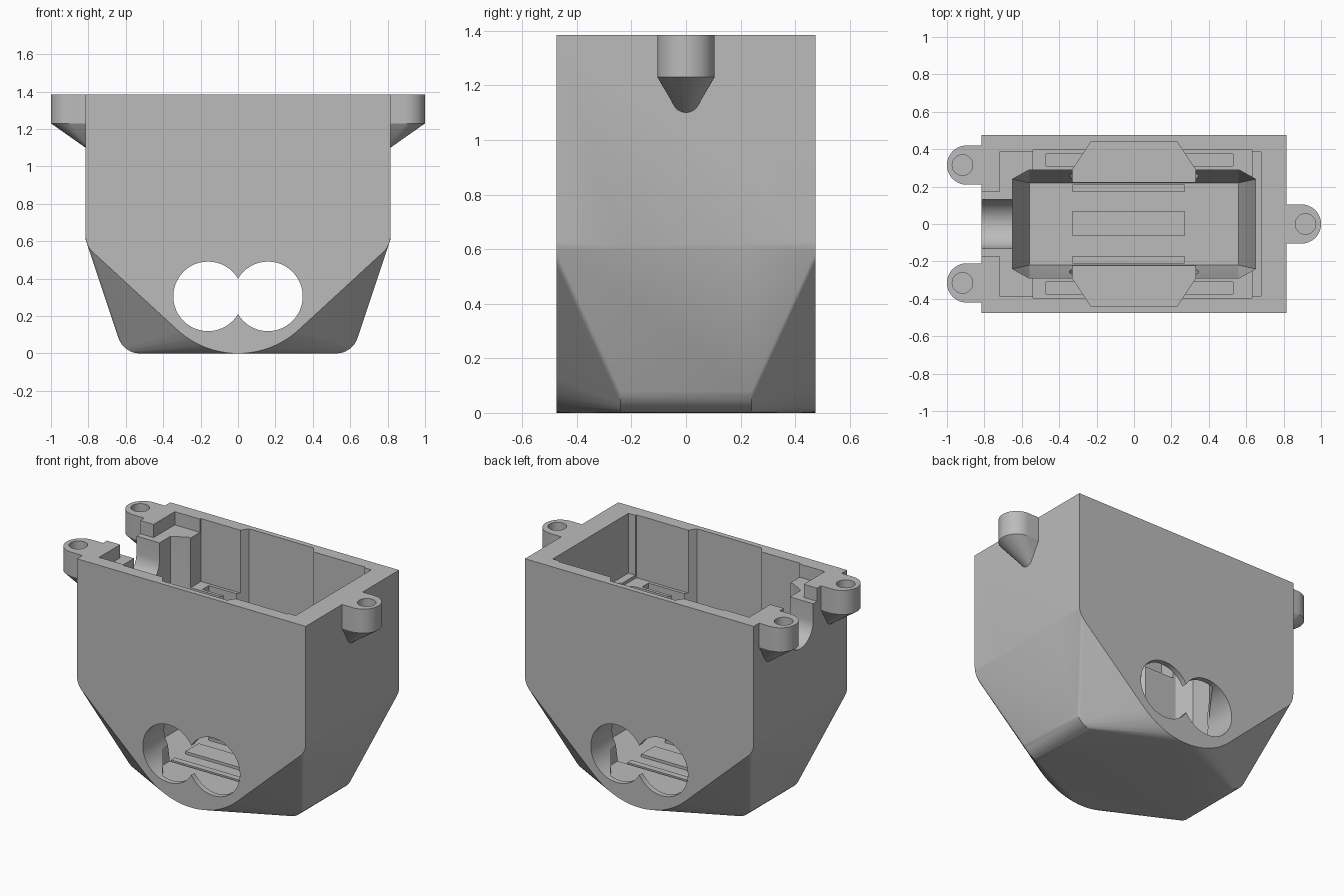
import bpy, bmesh
from math import sin, cos, pi, radians

cube = bpy.data.objects.get("Cube")
if cube:
    bpy.data.objects.remove(cube)

TOP = 1.385
grey = bpy.data.materials.new("plain grey")
grey.use_nodes = True
grey.diffuse_color = (0.5, 0.5, 0.5, 1)
grey.node_tree.nodes["Principled BSDF"].inputs["Base Color"].default_value = (0.5, 0.5, 0.5, 1)


def hull(name, points):
    """Solid convex body around the points."""
    bm = bmesh.new()
    for p in points:
        bm.verts.new(p)
    bmesh.ops.remove_doubles(bm, verts=bm.verts, dist=0.0005)
    res = bmesh.ops.convex_hull(bm, input=bm.verts)
    loose = [g for g in set(res["geom_interior"] + res["geom_unused"])
             if isinstance(g, bmesh.types.BMVert)]
    bmesh.ops.delete(bm, geom=loose, context='VERTS')
    bmesh.ops.dissolve_limit(bm, angle_limit=radians(0.5), verts=bm.verts, edges=bm.edges)
    bmesh.ops.recalc_face_normals(bm, faces=bm.faces)
    mesh = bpy.data.meshes.new(name)
    bm.to_mesh(mesh)
    bm.free()
    mesh.materials.append(grey)
    obj = bpy.data.objects.new(name, mesh)
    bpy.context.scene.collection.objects.link(obj)
    return obj


def prism(name, outline, z0, z1):
    return hull(name, [(x, y, z) for x, y in outline for z in (z0, z1)])


def box(name, x0, x1, y0, y1, z0, z1=TOP + 0.1):
    return prism(name, [(x, y) for x in (x0, x1) for y in (y0, y1)], z0, z1)


def arc(cx, cy, r, a0, a1, n):
    return [(cx + r * cos(radians(a0 + (a1 - a0) * i / n)),
             cy + r * sin(radians(a0 + (a1 - a0) * i / n))) for i in range(n + 1)]


def rod_y(name, x, z, r):
    return hull(name, [(a, y, b) for a, b in arc(x, z, r, 0, 360, 48) for y in (-0.6, 0.6)])


def combine(target, tool, operation='DIFFERENCE'):
    """Boolean the tool into the target, then remove the tool."""
    tool.hide_render = True
    mod = target.modifiers.new("cut", 'BOOLEAN')
    mod.operation = operation
    mod.solver = 'EXACT'
    mod.object = tool
    bpy.context.view_layer.objects.active = target
    bpy.ops.object.modifier_apply(modifier=mod.name)
    bpy.data.objects.remove(tool)


# Outer shell: narrow rounded V at front and back, wide flat keel between
end_half = arc(0, 0.48, 0.48, -90, -47, 12) + arc(0.695, 0.63, 0.12, -47, 0, 8) + [(0.815, TOP)]
mid_half = arc(0.525, 0.12, 0.12, -90, -20, 8) + [(0.815, 0.61), (0.815, TOP)]
points = []
for s in (-1, 1):
    for e in (-1, 1):
        points += [(s * x, e * 0.475, z) for x, z in end_half]
        points += [(s * x, e * 0.24, z) for x, z in mid_half]
shell = hull("housing_shell", points)


# Screw lugs with tapered undersides
def lug(side, y):
    plan = [(0.79, -0.105), (0.79, 0.105)] + arc(0.895, 0, 0.105, -90, 90, 20)
    pts = [(side * x, y + v, z) for x, v in plan for z in (1.23, TOP)]
    pts += [(side * x, y + v, z) for v, z in arc(0, 1.15, 0.05, 180, 360, 10) for x in (0.79, 0.815)]
    combine(shell, hull("screw_lug", pts), 'UNION')
    hole = prism("lug_hole", arc(side * 0.917, y, 0.055, 0, 360, 28), 1.24, TOP + 0.1)
    combine(shell, hole)


lug(1, 0)
lug(-1, 0.315)
lug(-1, -0.315)

# Deep central well with sloping walls
well = []
for sx in (-1, 1):
    for sy in (-1, 1):
        well += [(sx * 0.56, sy * 0.22, 0.10)]
        for z in (0.5, TOP + 0.1):
            well += [(sx * 0.65, sy * 0.24, z), (sx * 0.56, sy * 0.29, z)]
combine(shell, hull("well", well))

# Upper compartment, lid recess and end groove
combine(shell, box("compartment", -0.54, 0.63, -0.395, 0.395, 0.98))
combine(shell, box("lid_recess", -0.72, -0.5, -0.385, 0.385, 1.30))
combine(shell, box("end_groove", 0.6, 0.68, -0.385, 0.385, 1.0))

# Pockets behind the lens openings, and slots in the ledges
for s in (-1, 1):
    outline = [(-0.33, s * 0.2), (0.33, s * 0.2), (0.33, s * 0.29), (0.23, s * 0.44),
               (-0.23, s * 0.44), (-0.33, s * 0.29)]
    combine(shell, prism("lens_pocket", outline, 0.115, TOP + 0.1))
    combine(shell, box("ledge_slot", -0.47, 0.53, *sorted((s * 0.31, s * 0.375)), 0.92))

# Twin lens openings right through
for x in (-0.16, 0.16):
    combine(shell, rod_y("lens_opening", x, 0.305, 0.186))

# Cable notch in the end wall
combine(shell, box("notch_step", -0.9, -0.6, -0.17, 0.17, 1.30))
notch = arc(0, 1.19, 0.13, 180, 360, 20) + [(0.13, TOP + 0.1), (-0.13, TOP + 0.1)]
combine(shell, hull("cable_notch", [(x, y, z) for y, z in notch for x in (-0.9, -0.6)]))

# Low ribs across the well floor
ribs = [box("floor_rib_center", -0.33, 0.27, -0.065, 0.07, 0.09, 0.118)]
for s in (-1, 1):
    ribs.append(box("floor_rib_side", -0.33, 0.27, *sorted((s * 0.17, s * 0.21)), 0.09, 0.118))

# Smooth shading with sharp edges kept
bpy.ops.object.select_all(action='DESELECT')
shell.select_set(True)
bpy.context.view_layer.objects.active = shell
bpy.ops.object.shade_smooth_by_angle(angle=radians(15))
